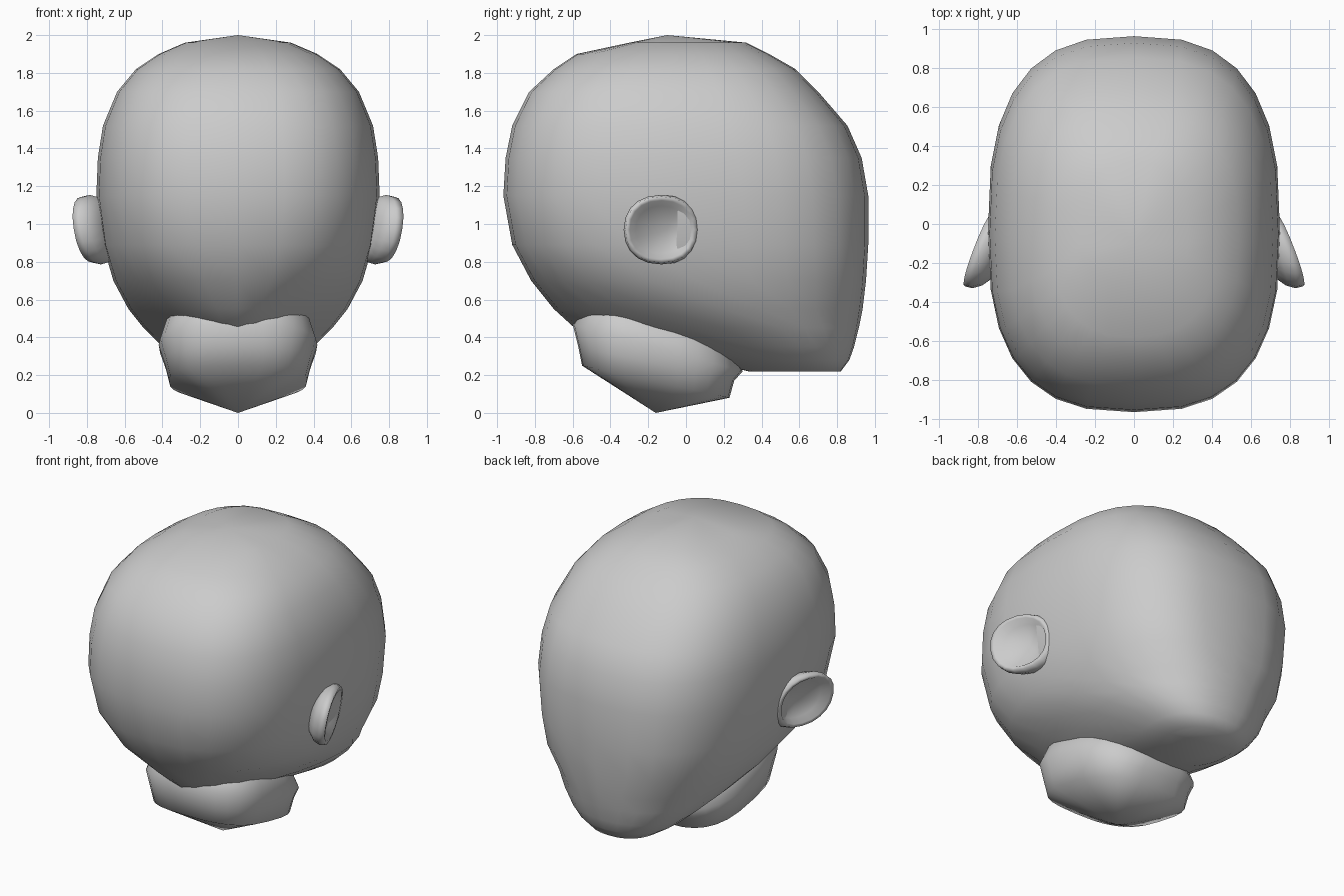
import bpy, bmesh, math

if "Cube" in bpy.data.objects:
    bpy.data.objects.remove(bpy.data.objects["Cube"])

SEG = 28


def ring(w, yb, yf, ym, zb, zf, nf, nb):
    """Rounded-box loop: half width w, from yb to yf, widest at ym, tilted zb to zf."""
    pts = []
    for i in range(SEG):
        a = 2 * math.pi * i / SEG
        s, c = math.sin(a), math.cos(a)
        n = nf if c > 0 else nb
        x = w * math.copysign(abs(s) ** (2 / n), s)
        t = abs(c) ** (2 / n)
        y = ym + t * ((yf - ym) if c > 0 else (yb - ym))
        k = (y - yb) / (yf - yb)
        pts.append((x, y, zb + (zf - zb) * k))
    return pts


def loft(name, rings, start=None, end=None):
    """Skin a stack of loops, closing the ends with a point or a flat face."""
    bm = bmesh.new()
    loops = [[bm.verts.new(p) for p in r] for r in rings]
    for a, b in zip(loops, loops[1:]):
        for i in range(len(a)):
            j = (i + 1) % len(a)
            bm.faces.new((a[i], a[j], b[j], b[i]))
    for loop, tip in ((loops[0], start), (loops[-1], end)):
        if tip:
            v = bm.verts.new(tip)
            for i in range(len(loop)):
                bm.faces.new((loop[i], loop[(i + 1) % len(loop)], v))
        else:
            bm.faces.new(loop)
    bmesh.ops.recalc_face_normals(bm, faces=bm.faces[:])
    me = bpy.data.meshes.new(name)
    bm.to_mesh(me)
    bm.free()
    ob = bpy.data.objects.new(name, me)
    bpy.context.collection.objects.link(ob)
    for p in me.polygons:
        p.use_smooth = True
    return ob


# Skull and jaw: z, half width, back y, front y, widest y, back roundness
slices = [
    (0.22, .22, .33, .82, .60, 2.0),
    (0.28, .32, .08, .865, .55, 1.8),
    (0.35, .40, -.30, .89, .50, 1.7),
    (0.45, .50, -.59, .915, .36, 1.7),
    (0.55, .58, -.70, .935, .20, 1.8),
    (0.70, .66, -.82, .953, .05, 2.3),
    (0.89, .715, -.92, .965, .0, 2.6),
    (1.15, .75, -.967, .965, -.03, 2.7),
    (1.35, .742, -.955, .93, -.05, 2.7),
    (1.52, .715, -.92, .855, -.07, 2.7),
    (1.70, .64, -.83, .70, -.10, 2.7),
    (1.82, .54, -.70, .58, -.10, 2.6),
    (1.90, .42, -.58, .44, -.10, 2.5),
    (1.96, .28, -.30, .32, -.10, 2.3),
]
skull = loft("head",
             [ring(w, yb, yf, ym, z, z, 2.3 if z < .6 else 2.7, nb)
              for z, w, yb, yf, ym, nb in slices],
             end=(0, -.10, 2.0))

# Neck: tilted loops closed below by a shallow cone
neck = loft("neck", [
    ring(.36, -.50, .20, -.2, .62, .45, 2.6, 2.6),
    ring(.42, -.60, .30, -.2, .47, .22, 2.6, 2.6),
    ring(.39, -.57, .255, -.2, .35, .17, 2.8, 2.8),
    ring(.365, -.55, .23, -.2, .25, .08, 2.9, 2.9),
], end=(0, -.16, 0))


# Ears: cupped discs leaning out toward the back
def ear_ring(side, scale, lift):
    pts = []
    for i in range(20):
        a = 2 * math.pi * i / 20
        c, s = math.cos(a), math.sin(a)
        dy = .2 * scale * math.copysign(abs(c) ** .9, c)
        dz = .184 * scale * math.copysign(abs(s) ** .9, s)
        x = .785 - .38 * dy + .16 * dz + lift
        pts.append((side * x, -.13 + dy, .97 + dz))
    return pts


for side, label in ((1, "right"), (-1, "left")):
    loft("ear_" + label, [
        ear_ring(side, .70, -.12),
        ear_ring(side, .93, -.075),
        ear_ring(side, 1.0, -.03),
        ear_ring(side, .95, .012),
        ear_ring(side, .84, .012),
        ear_ring(side, .68, -.03),
    ], start=(side * .68, -.10, .97), end=(side * .745, -.10, .97))
